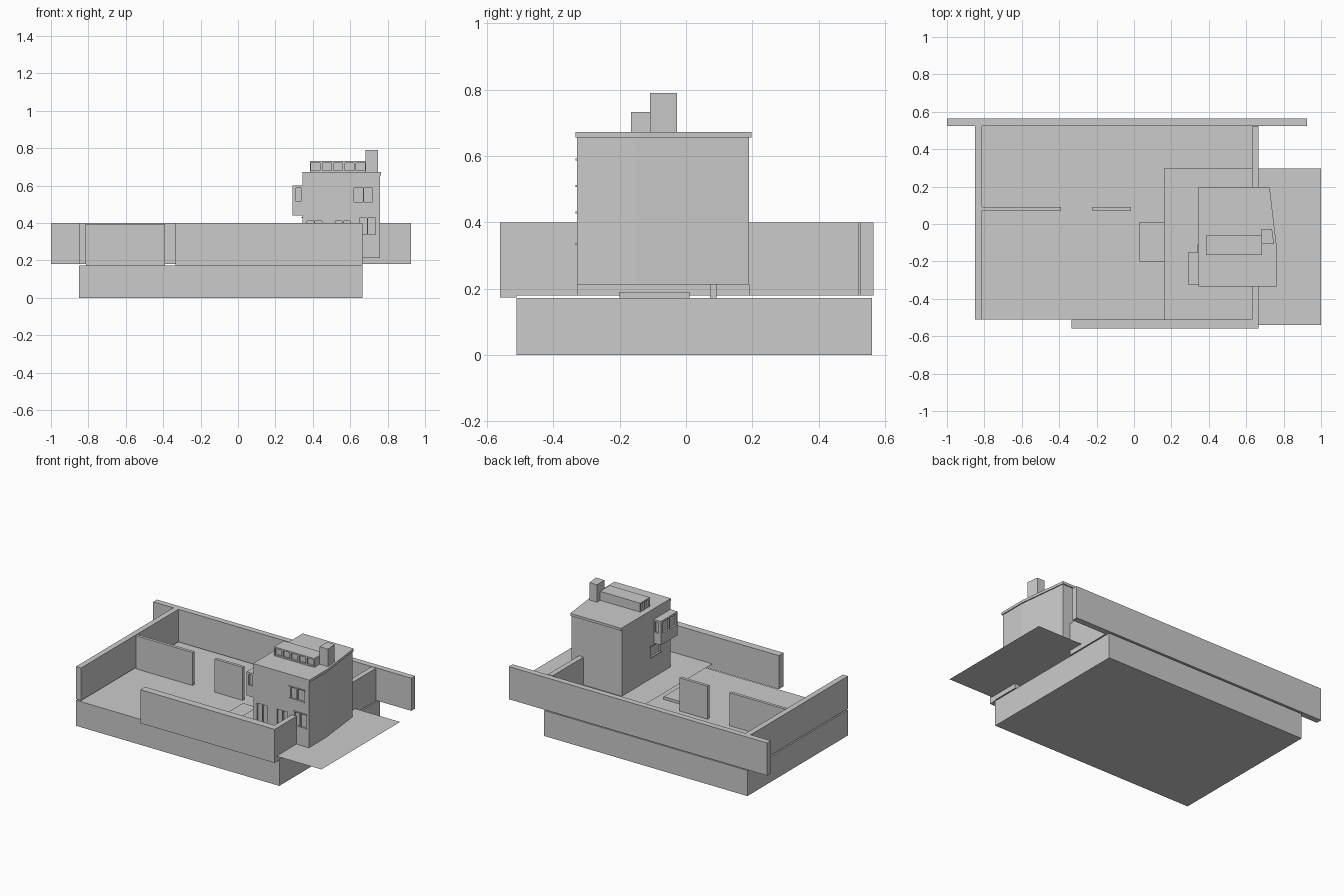
import bpy, bmesh

if "Cube" in bpy.data.objects:
    bpy.data.objects.remove(bpy.data.objects["Cube"])


def add_object(name, bm):
    bmesh.ops.recalc_face_normals(bm, faces=bm.faces)
    me = bpy.data.meshes.new(name)
    bm.to_mesh(me)
    bm.free()
    ob = bpy.data.objects.new(name, me)
    bpy.context.collection.objects.link(ob)
    return ob


def add_prism(bm, pts, z0, z1):
    face = bm.faces.new([bm.verts.new((x, y, z0)) for x, y in pts])
    ext = bmesh.ops.extrude_face_region(bm, geom=[face], use_keep_orig=True)
    for v in ext["geom"]:
        if isinstance(v, bmesh.types.BMVert):
            v.co.z = z1


def prism(name, pts, z0, z1):
    bm = bmesh.new()
    add_prism(bm, pts, z0, z1)
    return add_object(name, bm)


def rect(x0, x1, y0, y1):
    return [(x0, y0), (x1, y0), (x1, y1), (x0, y1)]


def boxes(name, items):
    bm = bmesh.new()
    for x0, x1, y0, y1, z0, z1 in items:
        add_prism(bm, rect(x0, x1, y0, y1), z0, z1)
    return add_object(name, bm)


def box(name, *b):
    return boxes(name, [b])


def carve(target, items):
    """Cut shallow recesses, bake the result and drop the cutter."""
    cutter = boxes("window_cutter", items)
    cutter.hide_render = True
    mod = target.modifiers.new("recesses", "BOOLEAN")
    mod.operation, mod.solver, mod.object = "DIFFERENCE", "EXACT", cutter
    bpy.context.view_layer.update()
    dg = bpy.context.evaluated_depsgraph_get()
    baked = bpy.data.meshes.new_from_object(target.evaluated_get(dg))
    target.modifiers.clear()
    target.data = baked
    bpy.data.objects.remove(cutter)


# ground block and yard walls
TOP = 0.40
box("ground_block", -0.85, 0.665, -0.51, 0.56, 0, 0.172)
box("back_wall", -1.0, 0.925, 0.525, 0.565, 0.18, TOP)
box("front_wall", -0.335, 0.665, -0.56, -0.51, 0.174, TOP)
box("left_wall", -0.85, -0.812, -0.51, 0.525, 0.18, TOP)
box("right_wall_front", 0.63, 0.665, -0.51, -0.325, 0.18, TOP)
box("right_wall_back", 0.63, 0.665, 0.19, 0.52, 0.18, TOP)

# free-standing garden walls
box("inner_wall_long", -0.812, -0.39, 0.072, 0.092, 0.172, TOP - 0.005)
box("inner_wall_short", -0.225, -0.015, 0.072, 0.092, 0.172, TOP - 0.005)

# terrace sheet and entrance step
bm = bmesh.new()
bm.faces.new([bm.verts.new((x, y, 0.212)) for x, y in rect(0.16, 1.0, -0.54, 0.298)])
add_object("terrace_sheet", bm)
box("terrace_step", 0.03, 0.16, -0.2, 0.01, 0.172, 0.19)

# house body with windows and doors recessed in the front and left sides
FY, LX = -0.328, 0.345
house = prism("house_body",
              [(LX, FY), (0.758, FY), (0.758, -0.15), (0.72, 0.19), (LX, 0.19)], 0.212, 0.655)
front_openings = [  # x0, x1, z0, z1
    (0.37, 0.45, 0.225, 0.41), (0.52, 0.60, 0.225, 0.41),
    (0.65, 0.735, 0.335, 0.43), (0.62, 0.72, 0.51, 0.59),
]
cuts = [(x0, x1, FY - 0.02, FY + 0.012, z0, z1) for x0, x1, z0, z1 in front_openings]
cuts.append((LX - 0.02, LX + 0.012, -0.22, -0.12, 0.355, 0.43))
carve(house, cuts)

# sills and heads
trim = []
for x0, x1, z0, z1 in front_openings[2:]:
    for z in (z0, z1):
        trim.append((x0 - 0.01, x1 + 0.01, FY - 0.005, FY + 0.006, z - 0.003, z + 0.003))
boxes("window_trim_front", trim)
boxes("window_trim_left",
      [(LX - 0.005, LX + 0.006, -0.23, -0.11, z - 0.003, z + 0.003) for z in (0.355, 0.43)])
# glazing bars
boxes("glazing_bars", [((x0 + x1) / 2 - 0.003, (x0 + x1) / 2 + 0.003, FY, FY + 0.014, z0, z1)
                       for x0, x1, z0, z1 in front_openings])

# roof slab, slightly overhanging
prism("roof_slab",
      [(LX, -0.333), (0.765, -0.333), (0.765, -0.14), (0.725, 0.197), (LX, 0.197)], 0.655, 0.672)

# bay window on the left side
bay = box("bay_window", 0.292, LX, -0.327, -0.15, 0.44, 0.60)
bz = (0.515, 0.587)
carve(bay, [(0.28, 0.304, y, y + 0.07, *bz) for y in (-0.317, -0.235)]
      + [(0.309, 0.337, -0.162, -0.14, *bz), (0.309, 0.337, -0.34, -0.315, *bz)])

# roof lantern with a row of windows
lantern = box("roof_lantern", 0.385, 0.685, -0.166, -0.062, 0.672, 0.732)
lz = (0.68, 0.722)
step = 0.3 / 5
carve(lantern, [(0.385 + i * step + 0.006, 0.385 + (i + 1) * step - 0.006, -0.18, -0.154, *lz)
                for i in range(5)]
      + [(0.37, 0.395, y, y + 0.036, *lz) for y in (-0.15, -0.106)])

# chimney
prism("chimney", [(0.683, -0.108), (0.748, -0.108), (0.738, -0.027), (0.683, -0.027)], 0.665, 0.79)
